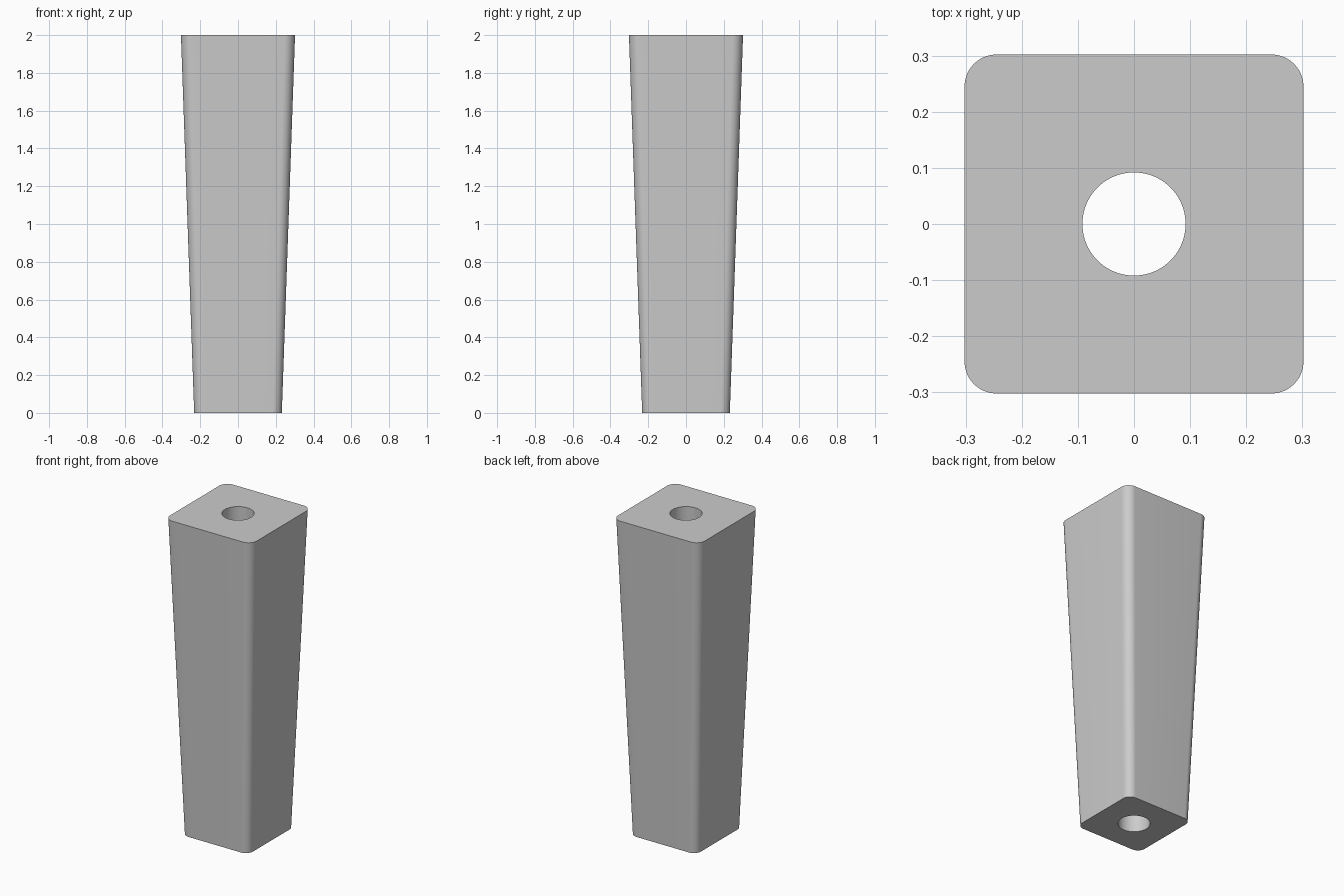
import bpy, bmesh
from math import pi, cos, sin, radians

cube = bpy.data.objects.get("Cube")
if cube:
    bpy.data.objects.remove(cube, do_unlink=True)

STEPS = 16          # points per quarter turn
HEIGHT = 2.0
HOLE = 0.092


def rounded_square(half, radius, z):
    """Square outline with rounded corners, one arc per corner."""
    c = half - radius
    points = []
    for k, (sx, sy) in enumerate([(1, 1), (-1, 1), (-1, -1), (1, -1)]):
        for j in range(STEPS):
            a = pi / 2 * (k + j / (STEPS - 1))
            points.append((sx * c + radius * cos(a), sy * c + radius * sin(a), z))
    return points


def circle(radius, z):
    """Hole outline, with its points lined up with the square's."""
    n = 4 * STEPS
    angles = [2 * pi * (i + 0.5) / n for i in range(n)]
    return [(radius * cos(a), radius * sin(a), z) for a in angles]


# Tapered leg: outer wall, top cap, bore and bottom cap as one closed loft
outlines = [
    rounded_square(0.232, 0.05, 0),
    rounded_square(0.302, 0.057, HEIGHT),
    circle(HOLE, HEIGHT),
    circle(HOLE, 0),
]
bm = bmesh.new()
rings = [[bm.verts.new(p) for p in outline] for outline in outlines]
for r, lower in enumerate(rings):
    upper = rings[(r + 1) % len(rings)]
    for i in range(len(lower)):
        j = (i + 1) % len(lower)
        bm.faces.new((lower[i], lower[j], upper[j], upper[i]))
bmesh.ops.recalc_face_normals(bm, faces=bm.faces)

mesh = bpy.data.meshes.new("tapered_leg")
bm.to_mesh(mesh)
bm.free()
leg = bpy.data.objects.new("tapered_leg", mesh)
bpy.context.collection.objects.link(leg)

# Plain grey material
grey = bpy.data.materials.new("light_grey")
grey.use_nodes = True
colour = (0.6, 0.6, 0.6, 1)
grey.diffuse_color = colour
grey.node_tree.nodes["Principled BSDF"].inputs["Base Color"].default_value = colour
mesh.materials.append(grey)

# Smooth corners and bore, crisp rims
bpy.ops.object.select_all(action="DESELECT")
leg.select_set(True)
bpy.context.view_layer.objects.active = leg
bpy.ops.object.shade_smooth_by_angle(angle=radians(30))
